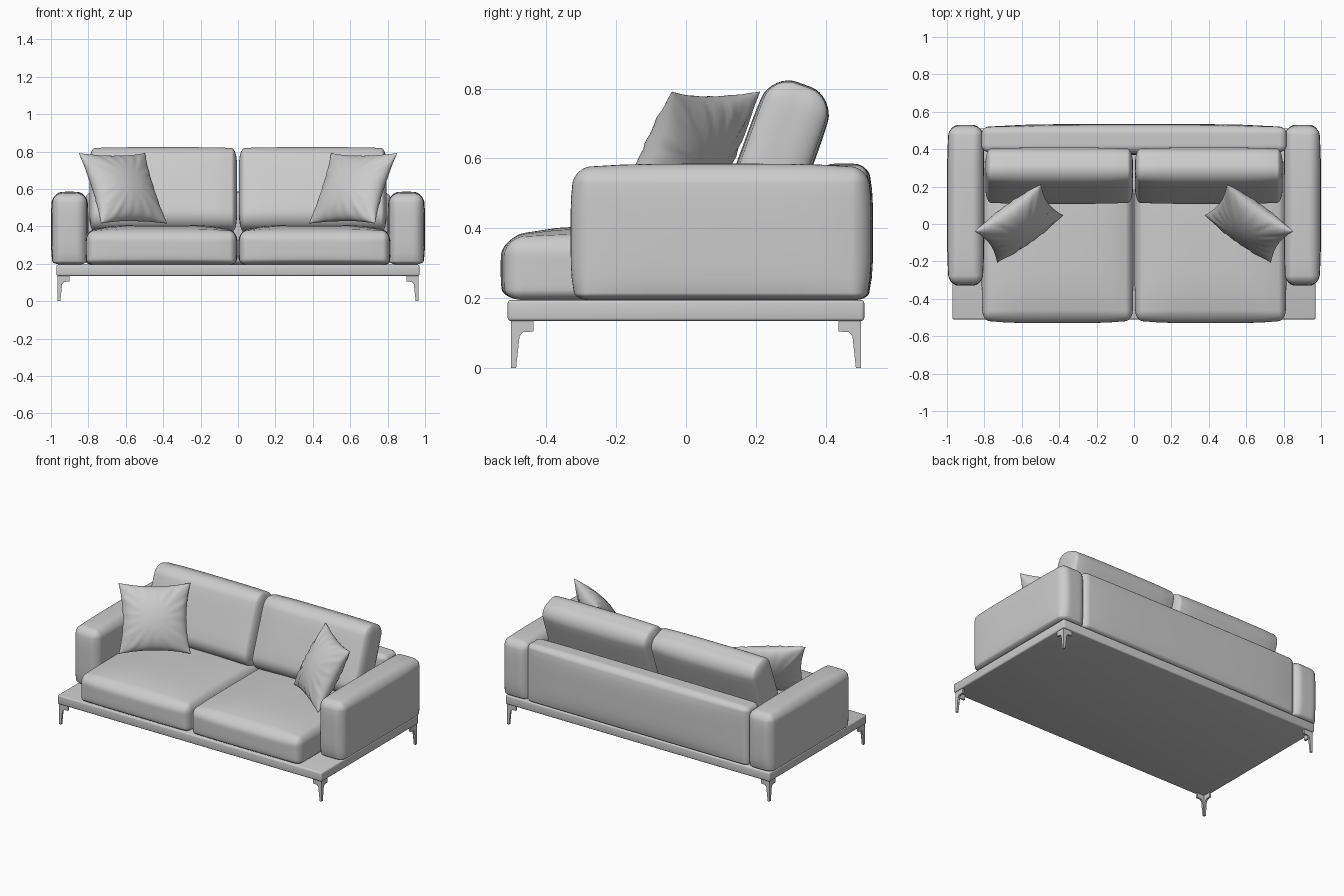
import bpy, bmesh, math
from mathutils import Vector, Matrix

if "Cube" in bpy.data.objects:
    bpy.data.objects.remove(bpy.data.objects["Cube"])


def make_object(name, bm, smooth=True):
    bmesh.ops.recalc_face_normals(bm, faces=bm.faces[:])
    for f in bm.faces:
        f.smooth = smooth
    mesh = bpy.data.meshes.new(name)
    bm.to_mesh(mesh)
    bm.free()
    ob = bpy.data.objects.new(name, mesh)
    bpy.context.collection.objects.link(ob)
    return ob


def upholstered(name, center, half, radius, low_radius, bulge, tilt=0.0):
    """Rounded box with its own radius per axis, plus swelling of the faces."""
    bm = bmesh.new()
    bmesh.ops.create_cube(bm, size=2)
    bmesh.ops.subdivide_edges(bm, edges=bm.edges[:], cuts=15, use_grid_fill=True)
    for v in bm.verts:
        rad = list(radius)
        if v.co.z < 0:
            rad[2] = low_radius
        inner, corner = [], []
        for i in range(3):
            a = min(abs(v.co[i]), 1.0)
            inner.append((half[i] - rad[i]) * min(a * 2, 1))
            corner.append(math.tan(max(a - 0.5, 0) * math.pi / 2))
        corner = Vector(corner).normalized()
        p = [math.copysign(inner[i] + corner[i] * rad[i], v.co[i]) for i in range(3)]
        u = [p[i] / half[i] for i in range(3)]
        for i in range(3):
            if i == 2 and p[2] < 0:
                continue
            j, k = (i + 1) % 3, (i + 2) % 3
            p[i] += u[i] * bulge[i] * (1 - u[j] ** 4) * (1 - u[k] ** 4)
        v.co = p
    bm.transform(Matrix.Translation(center) @ Matrix.Rotation(tilt, 4, 'X'))
    return make_object(name, bm)


def throw_pillow(name, side):
    """Two puffed grids welded at a concave seam, with soft folds."""
    n = 40
    across = Vector((0.35, 0.25, 0)).normalized()
    up = Vector((-0.12, 0.16, 0.37))
    up = (up - across * up.dot(across)).normalized()
    out = across.cross(up)
    center = Vector((-0.615, 0.003, 0.603))
    bm = bmesh.new()
    for face in (-1, 1):
        rows = []
        for j in range(n + 1):
            row = []
            for i in range(n + 1):
                u = math.sin((i / n - 0.5) * math.pi)
                v = math.sin((j / n - 0.5) * math.pi)
                x = 0.217 * u * (1 - 0.12 * (1 - v * v))
                y = 0.214 * v * (1 - 0.10 * (1 - u * u))
                dome = max((1 - u * u) * (1 - v * v), 0) ** 0.5
                ang = math.atan2(v, u)
                fold = math.sin(17 * ang + face) + 0.6 * math.sin(29 * ang + 2)
                fold *= 0.005 * dome * min(u * u + v * v, 1)
                p = center + across * x + up * y + out * face * (0.088 * dome + fold)
                p.x *= -side
                row.append(bm.verts.new(p))
            rows.append(row)
        for j in range(n):
            for i in range(n):
                bm.faces.new((rows[j][i], rows[j][i + 1], rows[j + 1][i + 1], rows[j + 1][i]))
    bmesh.ops.remove_doubles(bm, verts=bm.verts[:], dist=1e-5)
    return make_object(name, bm)


def corner_leg(name, sx, sy):
    """Two tapered bracket plates meeting at the corner."""
    profile = [(0, 0.137), (0.064, 0.137), (0.064, 0.105), (0.034, 0.103),
               (0.024, 0.092), (0.014, 0), (0, 0)]
    bm = bmesh.new()
    for along_x in (True, False):
        loops = []
        for t in (0, 0.012):
            loop = []
            for d, z in profile:
                dx, dy = (d, t) if along_x else (t, d)
                loop.append(bm.verts.new((sx * (0.964 - dx), sy * (0.5 - dy), z)))
            loops.append(loop)
            bm.faces.new(loop)
        for i in range(len(profile)):
            k = (i + 1) % len(profile)
            bm.faces.new((loops[0][i], loops[0][k], loops[1][k], loops[1][i]))
    return make_object(name, bm, smooth=False)


# platform base
bm = bmesh.new()
bmesh.ops.create_cube(bm, size=1)
bm.transform(Matrix.Translation((0, 0, 0.165)) @ Matrix.Diagonal((1.942, 1.02, 0.06, 1)))
bmesh.ops.bevel(bm, geom=bm.edges[:], offset=0.009, segments=3, profile=0.5, affect='EDGES')
base = make_object("platform_base", bm)
bpy.context.view_layer.objects.active = base
base.select_set(True)
bpy.ops.object.shade_smooth_by_angle(angle=math.radians(35))

# backrest frame
upholstered("backrest", (0, 0.452, 0.388), (0.815, 0.066, 0.193),
            (0.04, 0.035, 0.03), 0.02, (0.0, 0.017, 0.004))

# mirrored parts
for side, label in ((-1, "left"), (1, "right")):
    upholstered(label + "_arm", (side * 0.9, 0.1, 0.384), (0.09, 0.415, 0.189),
                (0.05, 0.04, 0.045), 0.02, (0.01, 0.015, 0.012))
    upholstered(label + "_seat_cushion", (side * 0.409, -0.085, 0.284), (0.4, 0.43, 0.089),
                (0.035, 0.05, 0.05), 0.03, (0.006, 0.015, 0.035))
    upholstered(label + "_back_cushion", (side * 0.4, 0.257, 0.592), (0.39, 0.092, 0.228),
                (0.025, 0.07, 0.07), 0.08, (0.005, 0.012, 0.006), math.radians(-20))
    throw_pillow(label + "_throw_pillow", side)
    for sy, end in ((-1, "front"), (1, "back")):
        corner_leg(f"{label}_{end}_leg", side, sy)
